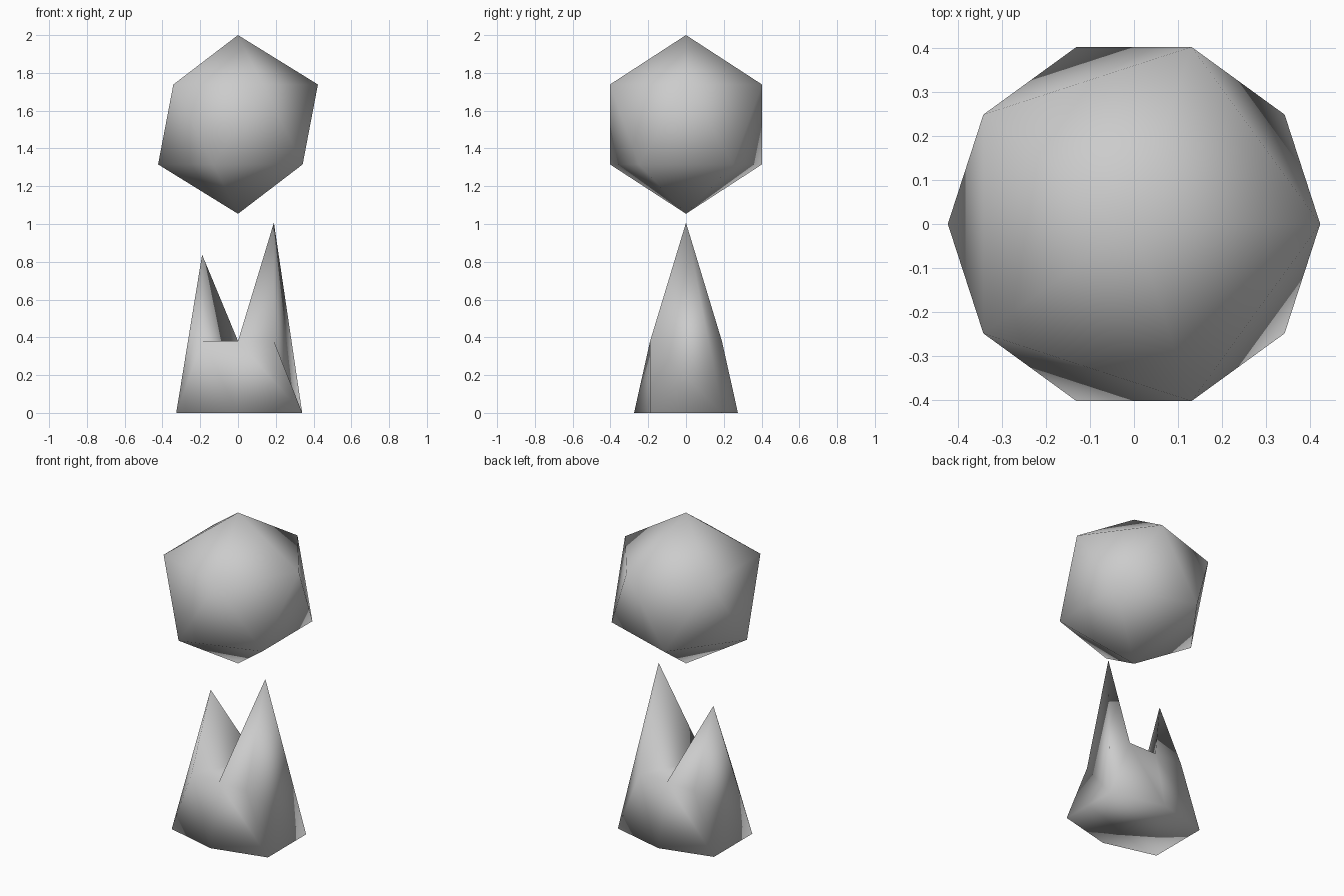
import bpy, bmesh

if "Cube" in bpy.data.objects:
    bpy.data.objects.remove(bpy.data.objects["Cube"])


# Floating low-poly ball
bpy.ops.mesh.primitive_ico_sphere_add(subdivisions=1, radius=0.473, location=(0, 0, 1.527))
ball = bpy.context.object
ball.name = "floating_ball"
bpy.ops.object.shade_smooth()


# Two-pronged base: flared block whose halves repeat by a half turn
TOP, W = 0.38, 0.19
bm = bmesh.new()


def add_half(s, foot_x, peak_z):
    """One half of the base; s = 1 is the right half, s = -1 the left."""
    def v(x, y, z):
        return bm.verts.new((s * x, s * y, z))

    foot_mid_f, foot_mid_b = v(0, -0.275, 0), v(0, 0.275, 0)
    foot_f, foot_b = v(foot_x, -W, 0), v(foot_x, W, 0)
    top_mid_f, top_mid_b = v(0, -W, TOP), v(0, W, TOP)
    top_f, top_b = v(W, -W, TOP), v(W, W, TOP)
    peak = v(W, 0, peak_z)
    for face in (
        (foot_mid_f, foot_f, top_mid_f), (foot_f, top_f, top_mid_f),      # front wall
        (foot_b, foot_mid_b, top_b), (foot_mid_b, top_mid_b, top_b),      # back wall
        (foot_f, foot_b, top_f), (foot_b, peak, top_f), (foot_b, top_b, peak),  # end wall
        (top_mid_f, top_f, peak), (top_mid_f, peak, top_b),               # spike
        (top_mid_f, top_b, top_mid_b),                                    # ledge
        (foot_mid_f, foot_mid_b, foot_b, foot_f),                         # underside
    ):
        bm.faces.new(face)


add_half(1, 0.34, 1.007)
add_half(-1, 0.327, 0.838)
bmesh.ops.remove_doubles(bm, verts=bm.verts, dist=0.001)
bmesh.ops.recalc_face_normals(bm, faces=bm.faces)
for f in bm.faces:
    f.smooth = True

mesh = bpy.data.meshes.new("pronged_base")
bm.to_mesh(mesh)
bm.free()
base = bpy.data.objects.new("pronged_base", mesh)
bpy.context.collection.objects.link(base)
